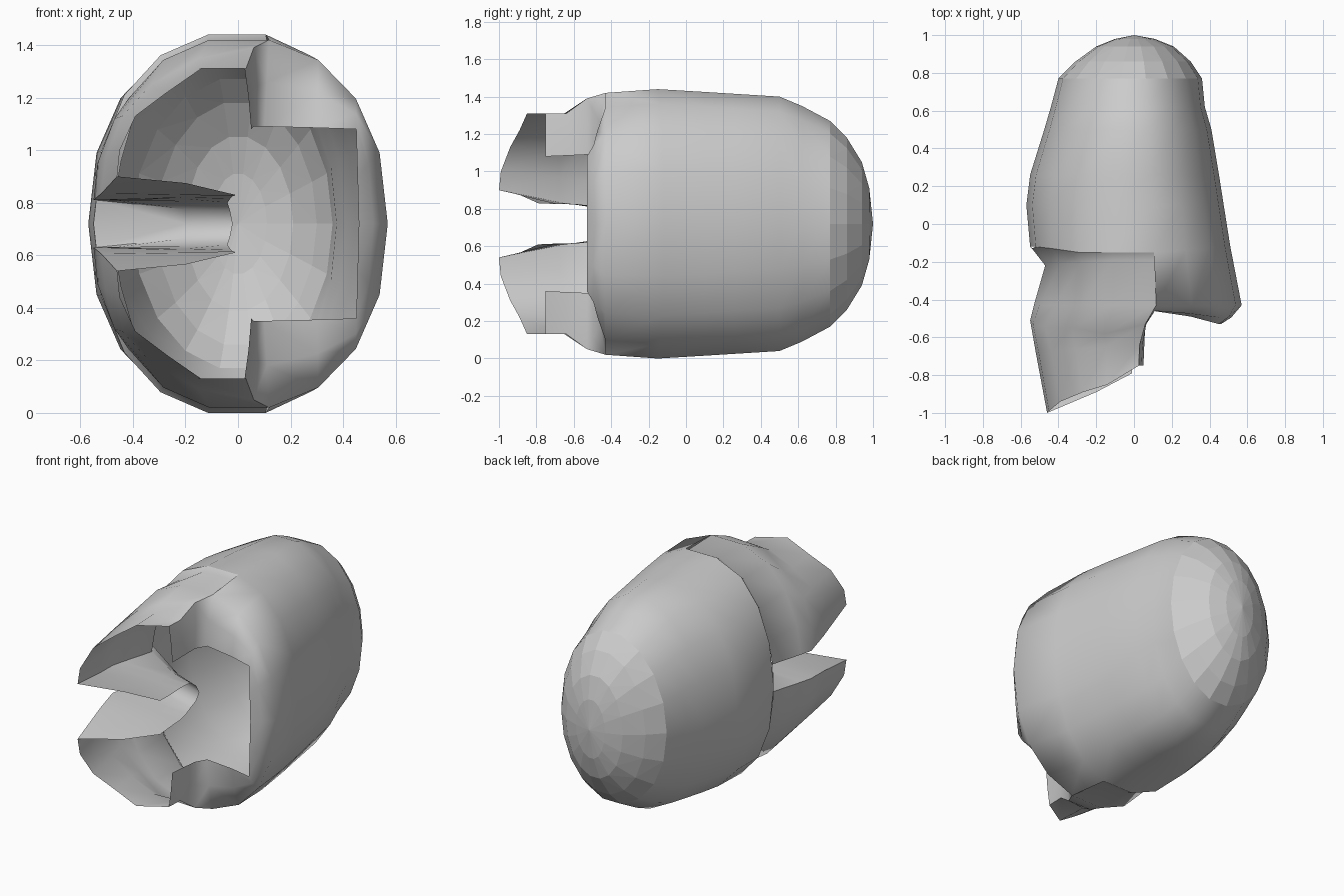
import bpy, bmesh
from math import pi, sin, cos

if "Cube" in bpy.data.objects:
    bpy.data.objects.remove(bpy.data.objects["Cube"])

MID = 0.72   # mirror plane height (upper half is modelled, lower half mirrored)
N = 9        # segments per half ring


def ring(y, left, right, h, e=0.9):
    """Half superellipse section from the face side (-x) over the top to +x."""
    pts = []
    top = sin(pi * 4 / 9) ** e
    for i in range(N + 1):
        c = -cos(pi * i / N)
        s = sin(pi * i / N) if 0 < i < N else 0.0
        x = (right if c > 0 else -left) * abs(c) ** e
        pts.append((x, y, MID + h * s ** e / top))
    return pts


def sheets(name, grids, angle=None, flip=True):
    """Skin grids of points, weld them, mirror about the mid plane."""
    bm = bmesh.new()
    for rows in grids:
        g = [[bm.verts.new((x, y, z - MID)) for x, y, z in r] for r in rows]
        for a, b in zip(g, g[1:]):
            for j in range(len(a) - 1):
                q = [a[j], a[j + 1], b[j + 1], b[j]]
                bm.faces.new(q[::-1] if flip else q)
    bmesh.ops.remove_doubles(bm, verts=bm.verts, dist=0.0005)
    if angle is None:
        bmesh.ops.triangulate(bm, faces=bm.faces)
    me = bpy.data.meshes.new(name)
    bm.to_mesh(me)
    bm.free()
    ob = bpy.data.objects.new(name, me)
    bpy.context.collection.objects.link(ob)
    ob.location.z = MID
    m = ob.modifiers.new("mirror", "MIRROR")
    m.use_axis = (False, False, True)
    m.merge_threshold = 0.001
    if angle:
        bpy.ops.object.select_all(action="DESELECT")
        ob.select_set(True)
        bpy.context.view_layer.objects.active = ob
        bpy.ops.object.shade_smooth_by_angle(angle=angle)


# shell sections from the back to the brow rim
profile = [(0.77, .40, .36, .55, 1), (0.62, .44, .375, .63, .98), (0.50, .475, .41, .68, .97),
           (0.26, .55, .45, .695, .94), (0.10, .57, .475, .705, .91)]
back = [ring(*p) for p in profile]
rim_y = [-.12, -.12, -.13, -.15, -.15, -.15, -.14, -.13, -.12, -.12]
rim = [(x, y, z) for (x, _, z), y in zip(ring(0, .55, .51, .72), rim_y)]
front = ring(-.43, .53, .57, .70)

# folded lip around the neck opening
inner = [(.10, -.46, 1.09), (.30, -.49, 1.085), (.45, -.53, 1.08),
         (.455, -.53, .90), (.46, -.53, .72)]
bulge = [tuple(.5 * (a + b) for a, b in zip(p, q)) for p, q in zip(front[5:], inner)]
bulge = [(x, y - .015, z) for x, y, z in bulge]
bulge[0] = (.11, -.46, 1.26)

# cheek guard rows, from under the brow rim to the front tip
recess = [(x * k, y - d, MID + (z - MID) * k) for (x, _, z), y, k, d in
          zip(ring(0, .535, .53, .70), rim_y, (.88, .88, .92, .97, 1, 1),
              (.1, .1, .08, .05, .04, .04))]
recess[0] = (-.47, -.22, .81)
root = front[:6]
root[0] = (-.53, -.43, .81)
slot_edge = [(-.46, -1, .90), (-.52, -.68, .835), (-.55, -.51, .81)]
cheek = [
    root,
    [slot_edge[2], (-.535, -.53, .95), (-.47, -.55, 1.12), (-.33, -.55, 1.25),
     (-.15, -.58, 1.35), (.06, -.53, 1.39)],
    [slot_edge[1], (-.505, -.68, .97), (-.44, -.67, 1.13), (-.31, -.66, 1.23),
     (-.15, -.65, 1.31), (.03, -.64, 1.31)],
    [slot_edge[0], (-.45, -.99, 1.0), (-.39, -.94, 1.13), (-.27, -.89, 1.22),
     (-.14, -.85, 1.31), (.025, -.75, 1.31)],
]
rim_low = [(-.54, -.13, .81)] + rim[1:6]
sheets("cheek_guard", [[rim_low, recess, root], cheek], angle=1.0)

# side wall joining the cheek guard to the neck lip
side_wall = [[front[5], bulge[0], inner[0]],
             [cheek[1][5], (.065, -.53, 1.24), (.06, -.53, 1.09)],
             [cheek[2][5], (.045, -.64, 1.20), (.055, -.63, 1.085)],
             [cheek[3][5], (.04, -.75, 1.20), (.05, -.75, 1.08)]]

sheets("helmet_shell", [back + [rim], [rim[5:], front[5:], bulge, inner], side_wall],
       angle=1.6)

# faceted crown dome
crown = [(0.77, .40, .36, .55, 1), (0.86, .31, .30, .46, 1), (0.94, .20, .21, .33, 1),
         (0.98, .10, .11, .19, 1)]
sheets("crown_dome", [[ring(*p) for p in crown] + [[(0, 1, MID)] * (N + 1)]])

# rounded channel running inward from the face slot to the brow rim
channel = [
    slot_edge + [root[0], recess[0], (-.54, -.13, .81), rim[0]],
    [(-.20, -.89, .875), (-.20, -.70, .83), (-.20, -.56, .82), (-.20, -.47, .815),
     (-.20, -.38, .805), (-.20, -.33, .775), (-.20, -.31, .72)],
    [(-.01, -.79, .83), (-.015, -.68, .825), (-.02, -.58, .825), (-.03, -.49, .815),
     (-.04, -.43, .80), (-.03, -.39, .77), (-.02, -.37, .72)],
]
sheets("face_channel", [channel], angle=1.0, flip=False)
